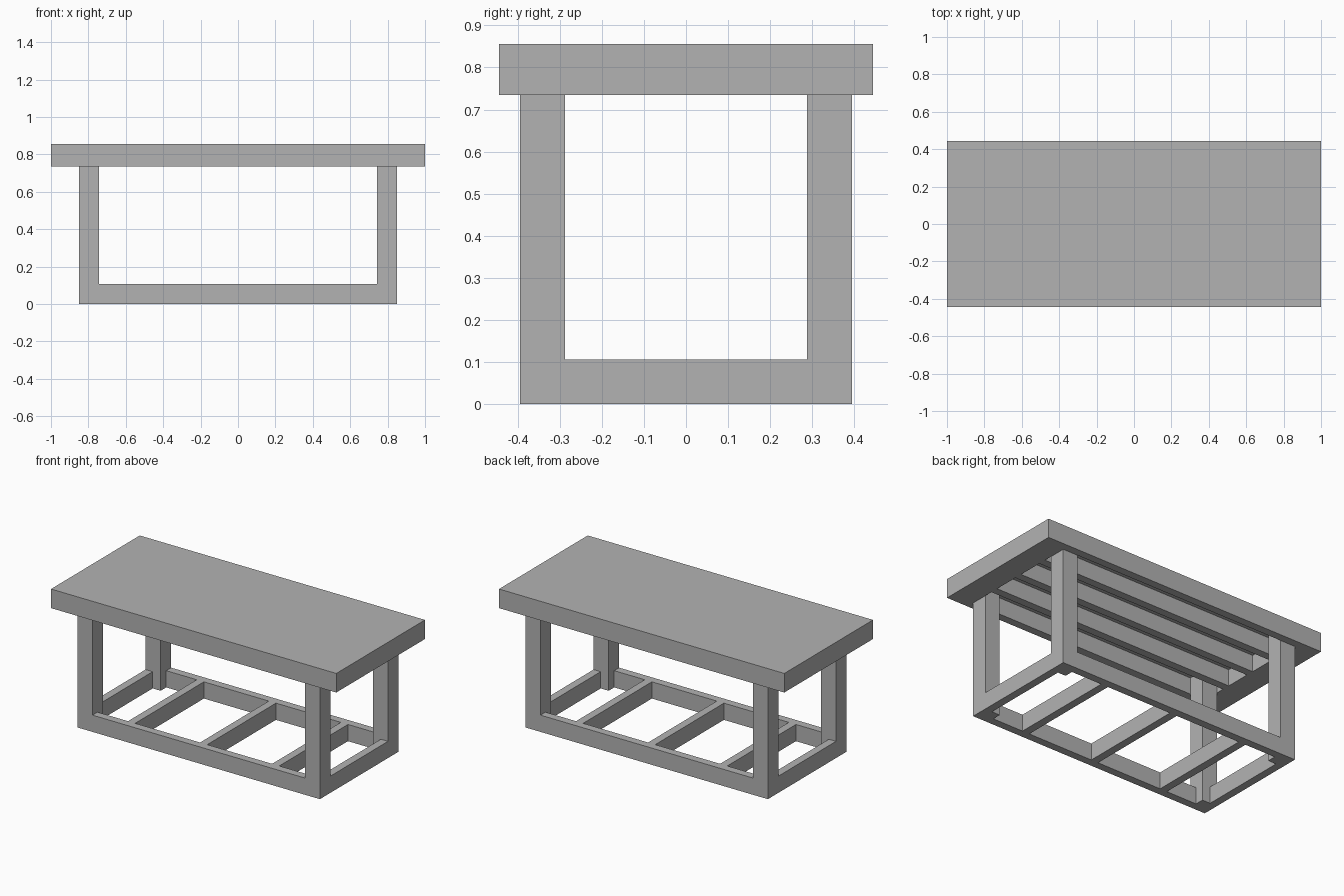
import bpy

cube = bpy.data.objects.get("Cube")
if cube:
    bpy.data.objects.remove(cube, do_unlink=True)

grey = bpy.data.materials.new("plain grey")
grey.use_nodes = True
grey.diffuse_color = (0.45, 0.45, 0.45, 1)
grey.node_tree.nodes["Principled BSDF"].inputs["Base Color"].default_value = grey.diffuse_color


def box(name, x, y, z):
    """Add a box from its (low, high) range on each axis."""
    spans = (x, y, z)
    bpy.ops.mesh.primitive_cube_add(size=1, location=[sum(s) / 2 for s in spans])
    ob = bpy.context.object
    ob.name = name
    ob.scale = [s[1] - s[0] for s in spans]
    bpy.ops.object.transform_apply(location=False, rotation=False, scale=True)
    ob.data.materials.append(grey)
    return ob


def both(low, high, side):
    """Range mirrored to the given side of zero."""
    return sorted((low * side, high * side))


TOP_X, TOP_Y = 1.0, 0.444      # half size of the table top
BASE_X, BASE_Y = 0.85, 0.394   # half size of the base
LEG, BOARD = 0.106, 0.05       # leg width and board thickness
UNDER, CEILING, TOP = 0.735, 0.84, 0.856

# Table top: thin panel over a deep rim
box("top_panel", (-TOP_X, TOP_X), (-TOP_Y, TOP_Y), (CEILING, TOP))
for side, label in ((-1, "right"), (1, "left")):
    box(f"{label}_top_rim", both(BASE_X, TOP_X, side), (-TOP_Y, TOP_Y), (UNDER, CEILING))
for side, label in ((-1, "front"), (1, "back")):
    box(f"{label}_top_rim", (-BASE_X, BASE_X), both(BASE_Y, TOP_Y, side), (UNDER, CEILING))

# Lengthwise joists under the panel
gap = (2 * BASE_Y - 3 * BOARD) / 4
for i in (-1, 0, 1):
    y = i * (gap + BOARD)
    box(f"top_joist_{i + 2}", (-BASE_X, BASE_X), (y - BOARD / 2, y + BOARD / 2), (UNDER, CEILING))

# Legs in the four corners
for sx, lx in ((-1, "right"), (1, "left")):
    for sy, ly in ((-1, "front"), (1, "back")):
        box(f"{ly}_{lx}_leg", both(BASE_X - LEG, BASE_X, sx),
            both(BASE_Y - LEG, BASE_Y, sy), (0, CEILING))

# Bottom frame: long rails, end rails and cross bars
INNER_X, INNER_Y = BASE_X - BOARD, BASE_Y - BOARD
for side, label in ((-1, "front"), (1, "back")):
    box(f"{label}_bottom_rail", (-BASE_X, BASE_X), both(INNER_Y, BASE_Y, side), (0, LEG))
for side, label in ((-1, "right"), (1, "left")):
    box(f"{label}_bottom_rail", both(INNER_X, BASE_X, side), (-INNER_Y, INNER_Y), (0, LEG))
for i in (-1, 0, 1):
    x = i * 0.505
    box(f"bottom_cross_bar_{i + 2}", (x - BOARD / 2, x + BOARD / 2), (-INNER_Y, INNER_Y), (0, LEG))
